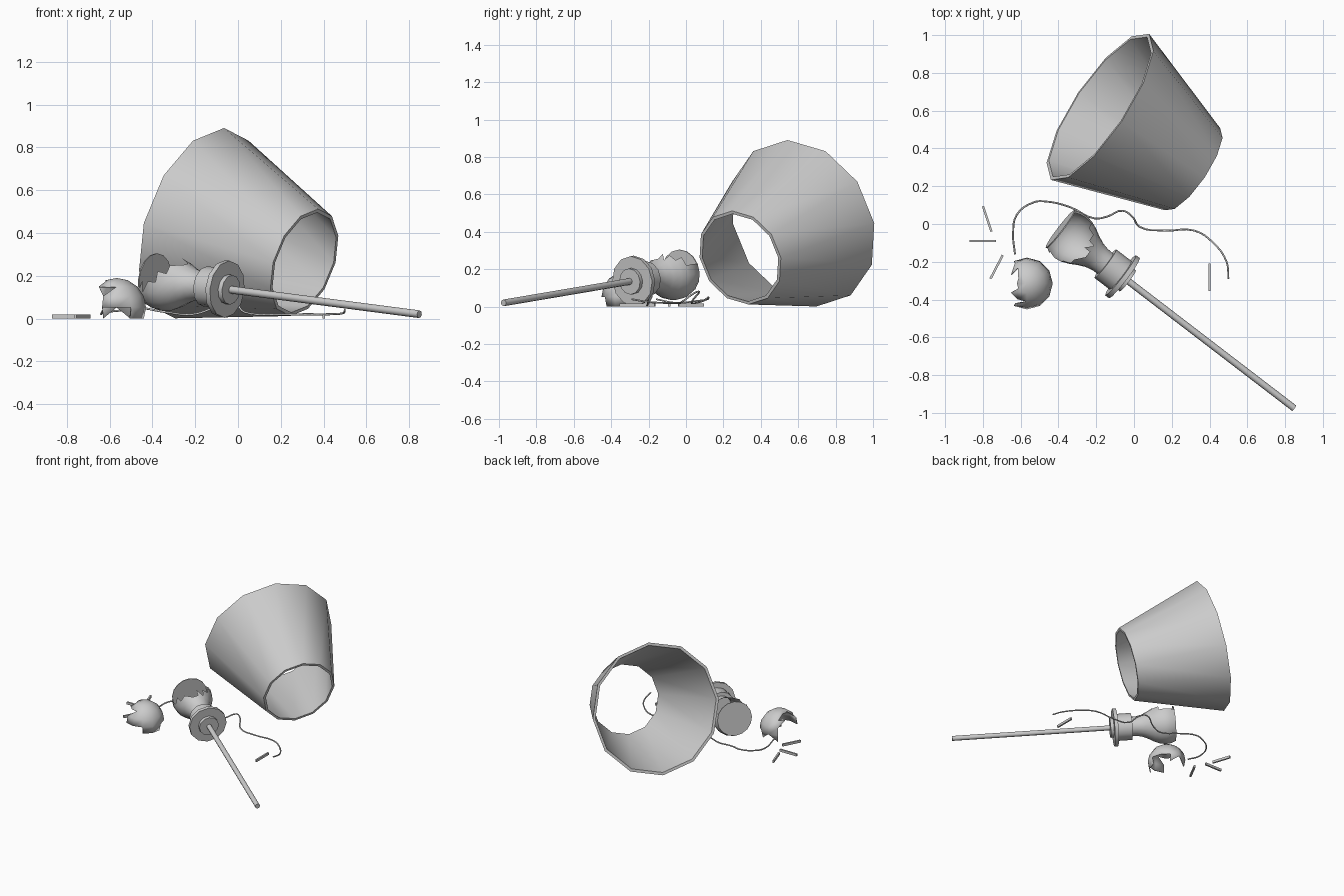
import bpy, bmesh, math
from mathutils import Vector, Matrix

if "Cube" in bpy.data.objects:
    bpy.data.objects.remove(bpy.data.objects["Cube"])


def frame(origin, axis):
    """Local z along the axis, local x pointing as far up as possible."""
    z = Vector(axis).normalized()
    y = z.cross(Vector((0, 0, 1))).normalized()
    x = y.cross(z)
    m = Matrix((x, y, z)).transposed().to_4x4()
    m.translation = Vector(origin)
    return m


def finish(name, bm, matrix, angle=45, fix=True):
    if fix:
        bmesh.ops.recalc_face_normals(bm, faces=bm.faces)
    me = bpy.data.meshes.new(name)
    bm.to_mesh(me)
    bm.free()
    ob = bpy.data.objects.new(name, me)
    bpy.context.collection.objects.link(ob)
    ob.matrix_world = matrix
    bpy.ops.object.select_all(action='DESELECT')
    ob.select_set(True)
    bpy.context.view_layer.objects.active = ob
    bpy.ops.object.shade_smooth_by_angle(angle=math.radians(angle))
    return ob


def revolve(profile, segs, closed=False, caps=False):
    """Turn (radius, height) points around local z."""
    bm = bmesh.new()
    rings = [[bm.verts.new((r * math.cos(2 * math.pi * k / segs),
                            r * math.sin(2 * math.pi * k / segs), h))
              for k in range(segs)] for r, h in profile]
    pairs = list(zip(rings, rings[1:]))
    if closed:
        pairs.append((rings[-1], rings[0]))
    for a, b in pairs:
        for k in range(segs):
            n = (k + 1) % segs
            bm.faces.new((a[k], a[n], b[n], b[k]))
    if caps:
        bm.faces.new(rings[0][::-1])
        bm.faces.new(rings[-1])
    return bm


def break_away(bm, test):
    """Triangulate and remove the pieces that pass the test."""
    bmesh.ops.triangulate(bm, faces=bm.faces)
    gone = [f for f in bm.faces if test(f.calc_center_median())]
    bmesh.ops.delete(bm, geom=gone, context='FACES')


# Lampshade: hollow cone lying on its side
big, small = Vector((-0.18, 0.62, 0.446)), Vector((0.31, 0.29, 0.262))
length = (small - big).length
shade = revolve([(0.466, 0), (0.262, length), (0.245, length), (0.446, 0)], 12, closed=True)
finish("lampshade", shade, frame(big, small - big))

# Fallen lamp: everything is turned around one axis
lamp = frame((-0.06, -0.28, 0.138), (-0.794, 0.608, 0.103))
finish("stem", revolve([(0.018, -1.15), (0.018, -0.02)], 8, caps=True), lamp)
socket = [(0.07, -0.035), (0.07, -0.012), (0.134, -0.012), (0.134, 0.014),
          (0.095, 0.014), (0.095, 0.116), (0.068, 0.116)]
finish("socket_flange", revolve(socket, 12, caps=True), lamp)

# Broken vase body with a hole in the upper side
body = revolve([(0.068, 0.11), (0.069, 0.15), (0.078, 0.19), (0.096, 0.23), (0.118, 0.27),
                (0.134, 0.31), (0.140, 0.35), (0.137, 0.385), (0.124, 0.418)], 16)


def in_hole(c):
    a = abs(math.atan2(c.y, c.x) + 0.2)
    return a < 1.5 and c.z > 0.235 + 0.11 * (a / 1.5) ** 1.5


break_away(body, in_hole)
finish("broken_body", body, lamp, fix=False)
finish("body_end_cap", revolve([(0.125, 0.414), (0.125, 0.42)], 16, caps=True), lamp)

# Shard: piece of the bulge lying beside the lamp
shard = bmesh.new()
bmesh.ops.create_uvsphere(shard, u_segments=12, v_segments=8, radius=0.137)
break_away(shard, lambda c: c.z < -0.02 + 0.025 * math.sin(9 * math.atan2(c.y, c.x))
           or c.x < -0.055 + 0.02 * math.sin(50 * c.y)
           or (c.z < 0.05 and c.x < 0.06 and abs(c.y) < 0.07))
low = min((v.co.z for f in shard.faces for v in f.verts))
ob = finish("shard", shard, Matrix.Translation((-0.567, -0.315, min(0.03, -low) if low > -0.03 else -low)),
            fix=False)
mod = ob.modifiers.new("thickness", 'SOLIDIFY')
mod.thickness = 0.006

# Power cord
path = [(-.63, -.16, .04), (-.64, -.05, .02), (-.62, .05, .03), (-.53, .115, .04),
        (-.475, .12, .05), (-.34, .09, .03), (-.21, .03, .02), (-.14, .04, .04),
        (-.06, .07, .08), (-.01, .04, .07), (.03, -.015, .03), (.16, -.035, .02),
        (.32, -.035, .02), (.42, -.1, .02), (.49, -.2, .025), (.5, -.29, .04)]
cu = bpy.data.curves.new("power_cord", 'CURVE')
cu.dimensions = '3D'
cu.bevel_depth = 0.005
cu.bevel_resolution = 1
cu.resolution_u = 4
cu.use_fill_caps = True
sp = cu.splines.new('BEZIER')
sp.bezier_points.add(len(path) - 1)
for bp, co in zip(sp.bezier_points, path):
    bp.co = co
    bp.handle_left_type = bp.handle_right_type = 'AUTO'
bpy.context.collection.objects.link(bpy.data.objects.new("power_cord", cu))

# Scattered sticks
sticks = [((-.80, .095), (-.755, -.04)), ((-.87, -.09), (-.73, -.09)),
          ((-.695, -.165), (-.76, -.29)), ((.40, -.21), (.40, -.355))]
for i, (a, b) in enumerate(sticks):
    a, b = Vector((*a, 0.009)), Vector((*b, 0.009))
    bm = bmesh.new()
    bmesh.ops.create_cube(bm, size=1)
    bmesh.ops.scale(bm, vec=(0.018, 0.012, (b - a).length), verts=bm.verts)
    finish(f"stick_{i + 1}", bm, frame((a + b) / 2, b - a), angle=30)
